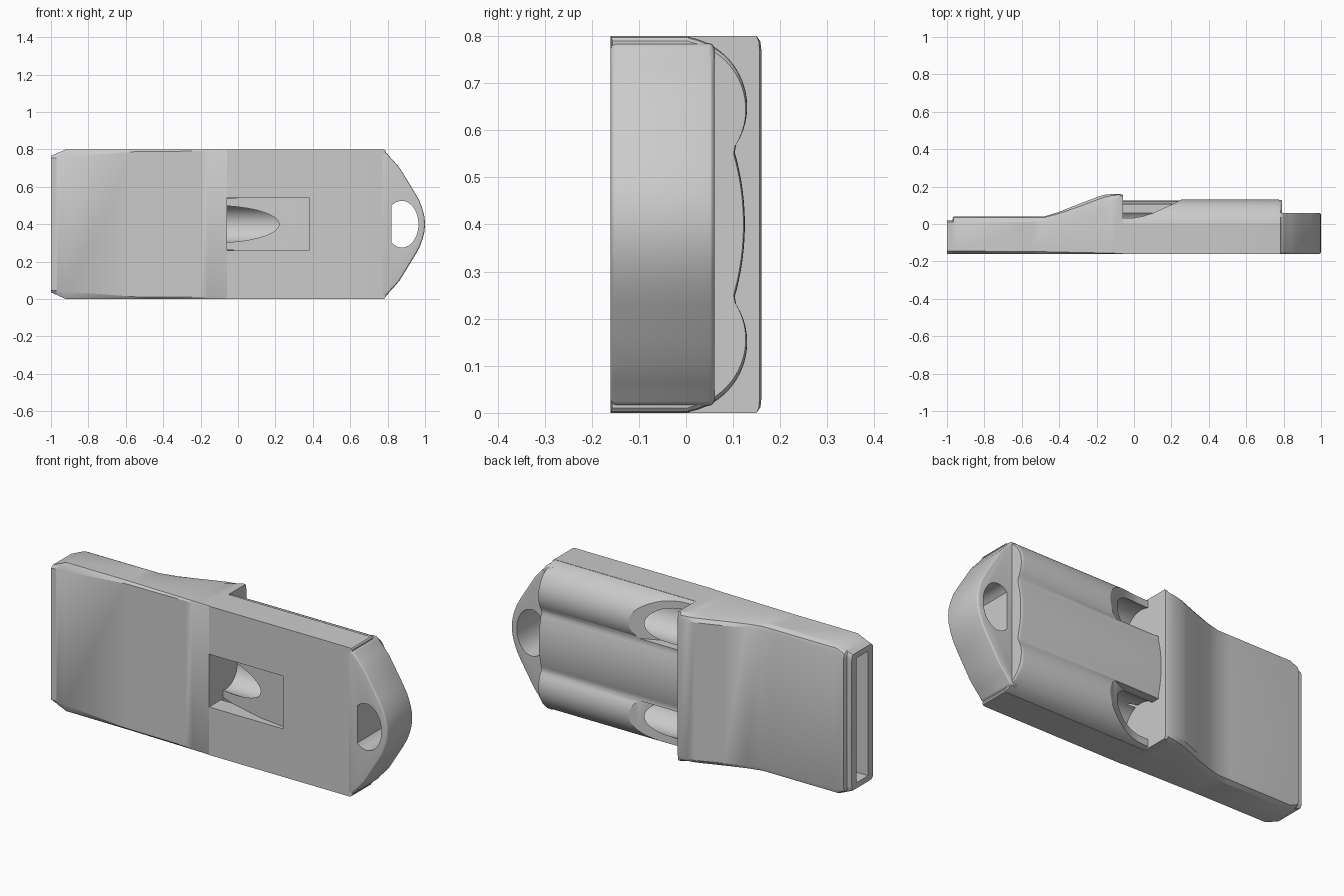
import bpy, bmesh, math

if "Cube" in bpy.data.objects:
    bpy.data.objects.remove(bpy.data.objects["Cube"])

GREY = (0.6, 0.6, 0.6, 1)
grey = bpy.data.materials.new("light_grey_plastic")
grey.use_nodes = True
grey.diffuse_color = GREY
grey.node_tree.nodes["Principled BSDF"].inputs["Base Color"].default_value = GREY
MID = 0.4  # height of the mirror plane


def loft(name, rings):
    """Closed solid through rings of equal point count."""
    bm = bmesh.new()
    loops = [[bm.verts.new(p) for p in ring] for ring in rings]
    n = len(loops[0])
    for a, b in zip(loops, loops[1:]):
        for i in range(n):
            j = (i + 1) % n
            bm.faces.new((a[i], a[j], b[j], b[i]))
    bm.faces.new(loops[0])
    bm.faces.new(loops[-1])
    bmesh.ops.recalc_face_normals(bm, faces=bm.faces)
    mesh = bpy.data.meshes.new(name)
    bm.to_mesh(mesh)
    bm.free()
    mesh.materials.append(grey)
    obj = bpy.data.objects.new(name, mesh)
    bpy.context.collection.objects.link(obj)
    return obj


def prism_z(name, pts, low, high):
    return loft(name, [[(x, y, z) for x, y in pts] for z in (low, high)])


def prism_y(name, pts, low, high):
    return loft(name, [[(x, y, z) for x, z in pts] for y in (low, high)])


def bore(name, z, radius, x0, x1, y=-0.02, n=48):
    ring = [(y + radius * math.cos(math.tau * i / n), z + radius * math.sin(math.tau * i / n)) for i in range(n)]
    return loft(name, [[(x, a, b) for a, b in ring] for x in (x0, x1)])


def finish(obj, cutters, bevel=0):
    """Bevel, cut, bake the modifiers, and smooth."""
    if bevel:
        mod = obj.modifiers.new("round", 'BEVEL')
        mod.width, mod.segments, mod.limit_method = bevel, 3, 'ANGLE'
        mod.angle_limit = math.radians(50)
    for c in cutters:
        c.hide_render = True
        mod = obj.modifiers.new("cut", 'BOOLEAN')
        mod.operation, mod.solver, mod.object = 'DIFFERENCE', 'EXACT', c
    bpy.context.view_layer.update()
    deps = bpy.context.evaluated_depsgraph_get()
    mesh = bpy.data.meshes.new_from_object(obj.evaluated_get(deps))
    obj.modifiers.clear()
    obj.data = mesh
    for c in cutters:
        bpy.data.objects.remove(c)
    bpy.ops.object.select_all(action='DESELECT')
    obj.select_set(True)
    bpy.context.view_layer.objects.active = obj
    bpy.ops.object.shade_smooth_by_angle(angle=math.radians(28))


# Three-lobed tube block
def lobe_height(dz):
    d = abs(dz)
    if d < 0.165:
        return -0.435 + math.sqrt(0.56 ** 2 - d * d)
    return -0.02 + math.sqrt(max(0, 0.15 ** 2 - (d - 0.25) ** 2))


steps = 72
outline = [(-0.16, -0.4)]
for i in range(steps + 1):
    dz = 0.4 * math.sin(math.pi * (i / steps - 0.5))
    outline.append((max(0.005, lobe_height(dz)), dz))
outline.append((-0.16, 0.4))
tubes = loft("tube_block", [[(x, y * s, MID + dz * s) for y, dz in outline]
                            for x, s in ((-0.06, 1), (0.772, 1), (0.784, 0.993), (0.79, 0.975))])

# Chambers, two rear windows and one front window
rear_cut = [(-0.1, 0.03), (0, 0.033), (0.05, 0.042), (0.1, 0.058), (0.16, 0.085),
            (0.22, 0.113), (0.28, 0.145), (0.28, 0.25), (-0.1, 0.25)]
front_cut = [(-0.1, -0.03), (0.22, -0.12), (0.38, -0.14), (0.38, -0.25), (-0.1, -0.25)]
cutters = [bore("centre_bore", MID, 0.1, -0.1, 0.72),
           prism_z("front_window", front_cut, MID - 0.142, MID + 0.142)]
for side in (-1, 1):
    cutters.append(bore("outer_bore", MID + side * 0.25, 0.115, -0.1, 0.74))
    low, high = sorted((MID + side * 0.167, MID + side * 0.43))
    cutters.append(prism_z("rear_window", rear_cut, low, high))
finish(tubes, cutters)

# Mouthpiece: x, half height, front half height, front chamfer, rear edge, rear pad
stations = [
    (-1, .365, .353, .015, .012, .02), (-.972, .377, .355, .015, .012, .02),
    (-.966, .38, .356, .015, .012, .04), (-.92, .4, .36, .015, .012, .04),
    (-.55, .4, .388, .013, .012, .04), (-.48, .4, .389, .012, .013, .04),
    (-.4, .4, .389, .01, .018, .065), (-.3, .4, .39, .008, .033, .105),
    (-.2, .4, .39, .006, .07, .143), (-.16, .4, .391, .005, .09, .156),
    (-.12, .4, .392, .004, .118, .16), (-.075, .4, .394, .003, .15, .16),
    (-.06, .4, .396, .002, .15, .156)]
rings = []
for x, half, front, chamfer, edge, pad in stations:
    side = [(-0.16, front), (-0.16 + chamfer, half), (edge, half),
            (pad * 0.8 + edge * 0.2, half - 0.012), (pad, half - 0.03)]
    rings.append([(x, y, MID + dz) for y, dz in side] +
                 [(x, y, MID - dz) for y, dz in reversed(side)])
mouthpiece = loft("mouthpiece", rings)
slot = [(-1.1, -0.12), (-0.4, -0.12), (-0.4, -0.02), (-1.1, -0.02)]
finish(mouthpiece, [prism_z("mouth_slot", slot, 0.065, 0.735)])

# Cord tab with a flat-sided hole
half_tab = [(0.75, 0.385), (0.793, 0.385), (0.81, 0.362), (0.835, 0.335), (0.865, 0.3), (0.9, 0.243),
            (0.945, 0.17), (0.97, 0.125), (0.987, 0.08), (0.997, 0.04), (1, 0)]
tab_outline = [(x, MID + d) for x, d in half_tab] + [(x, MID - d) for x, d in reversed(half_tab[:-1])]
tab = prism_y("cord_tab", tab_outline, -0.16, 0.06)
hole = []
for i in range(48):
    a = math.tau * i / 48
    x = 0.876 + 0.089 * math.cos(a)
    if x > 0.815:
        hole.append((x, MID + 0.125 * math.sin(a)))
finish(tab, [prism_y("cord_hole", hole, -0.3, 0.3)], bevel=0.012)
